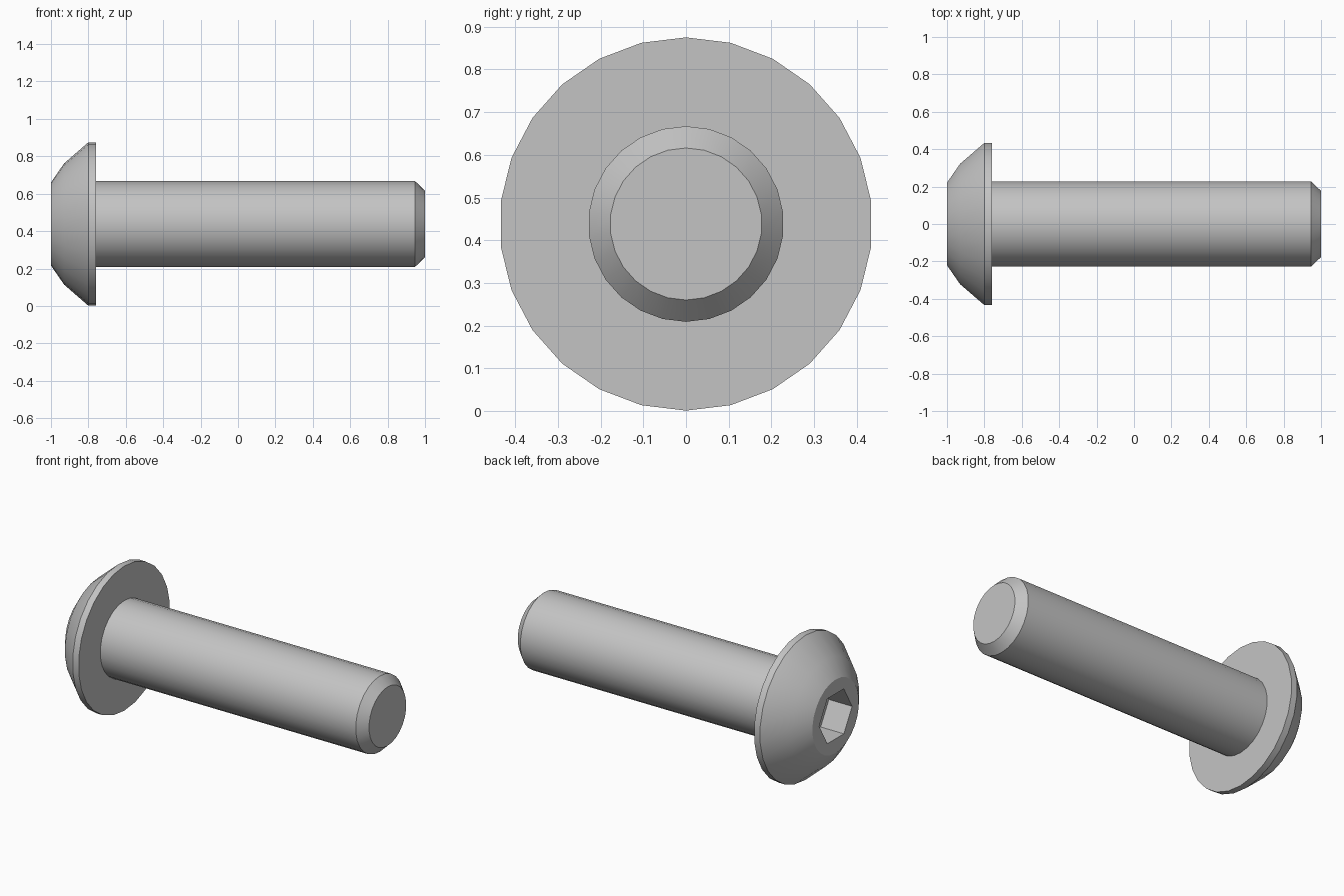
import bpy, bmesh, math

cube = bpy.data.objects.get("Cube")
if cube:
    bpy.data.objects.remove(cube, do_unlink=True)

SIDES = 26
AXIS_Z = 0.438

steel = bpy.data.materials.new("steel_grey")
steel.use_nodes = True
colour = (0.55, 0.55, 0.55, 1)
steel.diffuse_color = colour
steel.node_tree.nodes["Principled BSDF"].inputs["Base Color"].default_value = colour


def ring(bm, x, radius, sides, start=0.0):
    """Circle of vertices around the screw axis."""
    step = 2 * math.pi / sides
    return [bm.verts.new((x, radius * math.sin(start + i * step),
                          AXIS_Z + radius * math.cos(start + i * step)))
            for i in range(sides)]


def skin(bm, a, b):
    """Quads between two rings of equal size."""
    n = len(a)
    for i in range(n):
        j = (i + 1) % n
        bm.faces.new((a[i], a[j], b[j], b[i]))


def lathe(bm, profile):
    rings = [ring(bm, x, r, SIDES) for x, r in profile]
    for a, b in zip(rings, rings[1:]):
        skin(bm, a, b)
    return rings


def loop_edges(bm, verts):
    return [bm.edges.get((v, verts[i - 1])) for i, v in enumerate(verts)]


def finish(bm, name):
    bmesh.ops.recalc_face_normals(bm, faces=bm.faces[:])
    mesh = bpy.data.meshes.new(name)
    bm.to_mesh(mesh)
    bm.free()
    mesh.materials.append(steel)
    obj = bpy.data.objects.new(name, mesh)
    bpy.context.collection.objects.link(obj)
    bpy.ops.object.select_all(action='DESELECT')
    obj.select_set(True)
    bpy.context.view_layer.objects.active = obj
    bpy.ops.object.shade_smooth_by_angle(angle=math.radians(30))


# Domed head with a flat underside and a hexagonal socket
bm = bmesh.new()
rings = lathe(bm, [(-1.0, 0.222), (-0.93, 0.324), (-0.8, 0.437), (-0.76, 0.437)])
bm.faces.new(rings[-1])
mouth = ring(bm, -1.0, 0.157, 6, math.pi / 6)
floor = ring(bm, -0.845, 0.157, 6, math.pi / 6)
skin(bm, mouth, floor)
bm.faces.new(floor)
bmesh.ops.triangle_fill(bm, use_beauty=True, normal=(-1, 0, 0),
                        edges=loop_edges(bm, rings[0]) + loop_edges(bm, mouth))
finish(bm, "screw_head")

# Plain shank with a chamfered tip
bm = bmesh.new()
rings = lathe(bm, [(-0.765, 0.229), (0.947, 0.229), (1.0, 0.178)])
bm.faces.new(rings[0])
bm.faces.new(rings[-1])
finish(bm, "screw_shank")
